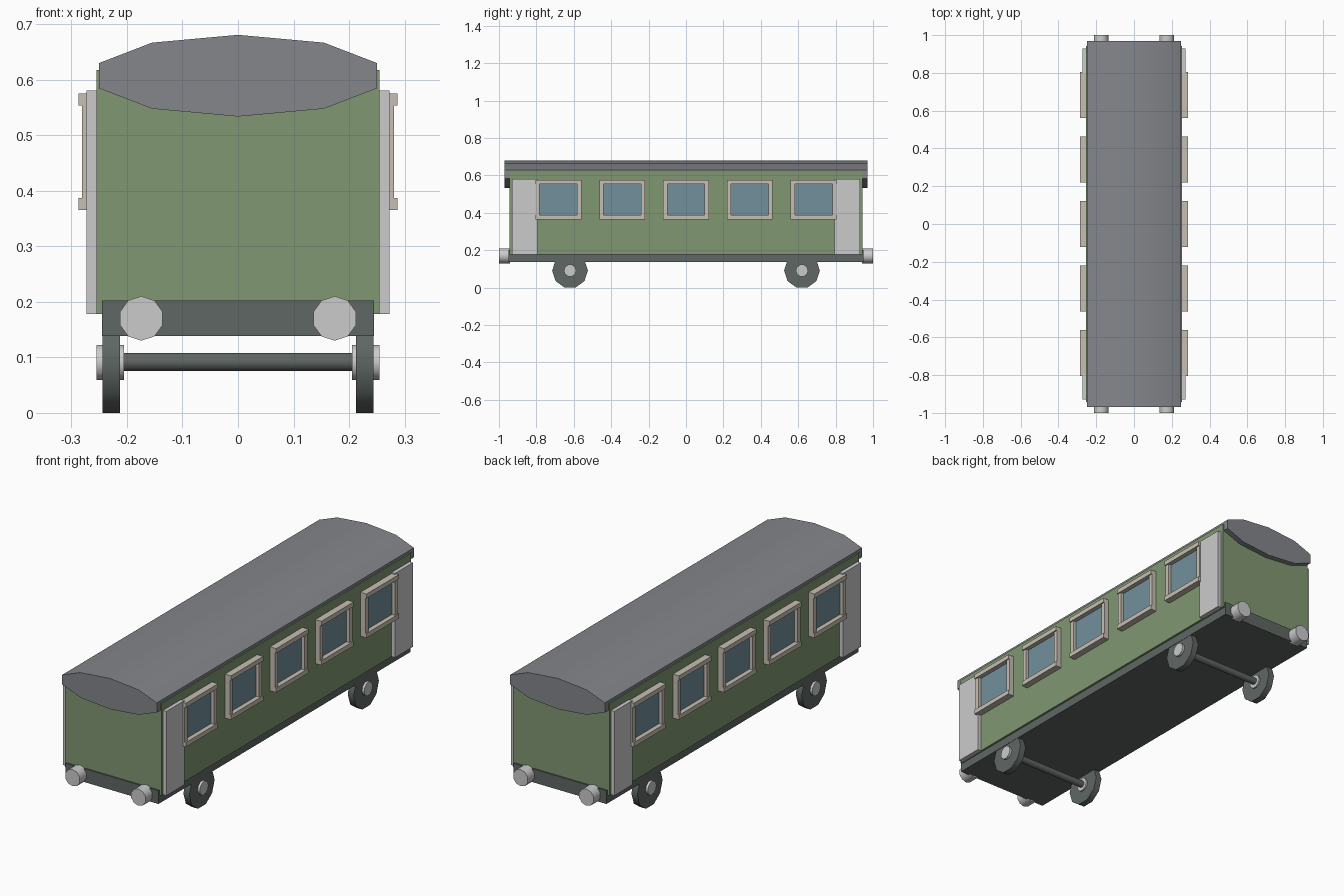
import bpy, math

if "Cube" in bpy.data.objects:
    bpy.data.objects.remove(bpy.data.objects["Cube"])

def mat(name, c):
    m = bpy.data.materials.new(name)
    m.diffuse_color = (*c, 1)
    m.use_nodes = True
    m.node_tree.nodes["Principled BSDF"].inputs["Base Color"].default_value = m.diffuse_color
    return m

GREEN = mat("green_paint", (0.22, 0.31, 0.17))
DARK = mat("dark_iron", (0.115, 0.135, 0.125))
ROOF = mat("roof_grey", (0.23, 0.24, 0.26))
CREAM = mat("cream_trim", (0.57, 0.52, 0.45))
GLASS = mat("window_glass", (0.17, 0.28, 0.33))

def box(name, x, y, z, m=None):
    """Box from (min, max) ranges on each axis."""
    r = (x, y, z)
    bpy.ops.mesh.primitive_cube_add(size=1, location=[(a + b) / 2 for a, b in r])
    o = bpy.context.object
    o.name = name
    o.scale = [abs(b - a) for a, b in r]
    bpy.ops.object.transform_apply(location=False, rotation=False, scale=True)
    if m:
        o.data.materials.append(m)
    return o

def rod(name, r, length, loc, axis, m=None, squash=1.0):
    """Ten-sided cylinder along x or y, smooth round the rim."""
    rot = (0, math.pi / 2, 0) if axis == 'x' else (math.pi / 2, 0, 0)
    bpy.ops.mesh.primitive_cylinder_add(vertices=10, radius=r, depth=length, location=loc, rotation=rot)
    o = bpy.context.object
    o.name = name
    bpy.ops.object.transform_apply(location=False, rotation=True, scale=False)
    o.scale.z = squash
    bpy.ops.object.transform_apply(location=False, rotation=False, scale=True)
    bpy.ops.object.shade_smooth_by_angle(angle=math.radians(40))
    if m:
        o.data.materials.append(m)
    return o

# Body, underframe and flattened-barrel roof
box("carriage_body", (-.255, .255), (-.943, .943), (.178, .617), GREEN)
box("underframe", (-.245, .245), (-.95, .95), (.138, .202), DARK)
rod("roof", .263, 1.94, (0, 0, .607), 'y', ROOF, squash=.0735 / .263)

for s in (-1, 1):
    # Windows: recessed glass in a four-bar frame
    for i in range(-2, 3):
        c = i * .341
        box("window_glass", (s * .25, s * .265), (c - .105, c + .105), (.38, .56), GLASS)
        for z in (.365, .553):
            box("window_rail", (s * .25, s * .287), (c - .122, c + .122), (z, z + .022), CREAM)
        for e in (-1, 1):
            y = c + e * .111
            box("window_post", (s * .25, s * .281), (y - .011, y + .011), (.387, .553), CREAM)
    # Doors at both ends of each side
    for e in (-1, 1):
        box("door", (s * .25, s * .273), (e * .795, e * .93), (.178, .58))

for e in (-1, 1):
    # Wheelsets
    y = e * .62
    rod("axle", .017, .44, (0, y, .092), 'x', DARK)
    for s in (-1, 1):
        rod("wheel", .0955, .031, (s * .228, y, .091), 'x', DARK)
        rod("wheel_hub", .033, .05, (s * .23, y, .091), 'x')
        # Buffers
        rod("buffer", .04, .06, (s * .174, e * .97, .17), 'y')
